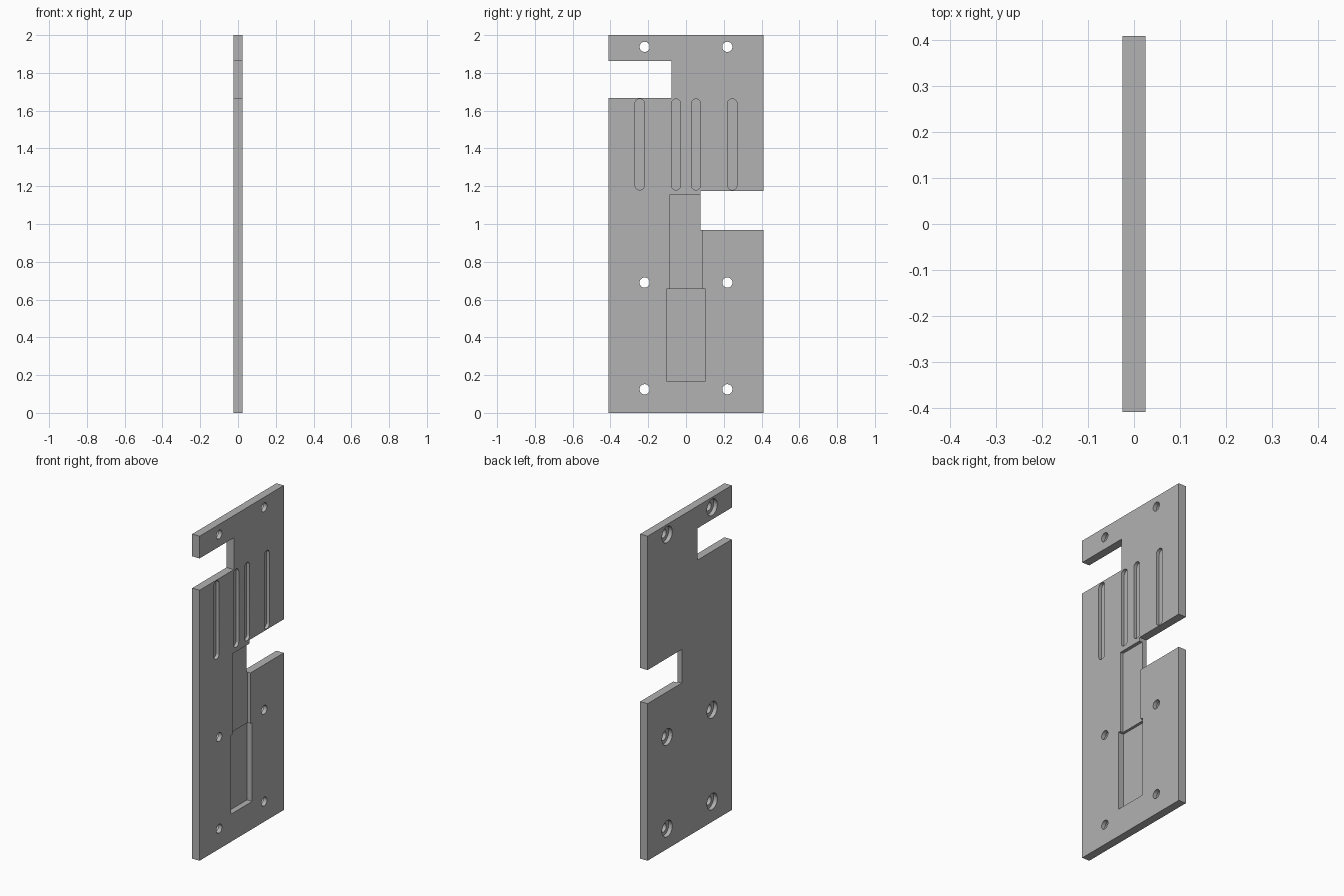
import bpy
import bmesh
import math

if "Cube" in bpy.data.objects:
    bpy.data.objects.remove(bpy.data.objects["Cube"], do_unlink=True)

HALF = 0.025   # half of the plate thickness
OVER = 0.02    # how far cutters stick out of the face

grey = bpy.data.materials.new("plain grey")
grey.use_nodes = True
colour = (0.445, 0.445, 0.445, 1)
grey.diffuse_color = colour
grey.node_tree.nodes["Principled BSDF"].inputs["Base Color"].default_value = colour


def prism(name, outline, x0, x1):
    """Extrude a (y, z) outline along x from x0 to x1."""
    bm = bmesh.new()
    face = bm.faces.new([bm.verts.new((x0, y, z)) for y, z in outline])
    moved = bmesh.ops.extrude_face_region(bm, geom=[face])["geom"]
    verts = [v for v in moved if isinstance(v, bmesh.types.BMVert)]
    bmesh.ops.translate(bm, verts=verts, vec=(x1 - x0, 0, 0))
    bmesh.ops.recalc_face_normals(bm, faces=bm.faces)
    mesh = bpy.data.meshes.new(name)
    bm.to_mesh(mesh)
    bm.free()
    mesh.materials.append(grey)
    obj = bpy.data.objects.new(name, mesh)
    bpy.context.collection.objects.link(obj)
    return obj


def box(half_width, z0, z1):
    return [(-half_width, z0), (half_width, z0), (half_width, z1), (-half_width, z1)]


def capsule(y, z0, z1, radius, steps=16):
    """Rounded slot between two arc centres; a circle when z0 equals z1."""
    points = []
    for centre, start in ((z1, 0), (z0, math.pi)):
        count = steps if z0 == z1 else steps + 1
        for i in range(count):
            a = start + math.pi * i / steps
            points.append((y + radius * math.cos(a), centre + radius * math.sin(a)))
    return points


def cut(target, outline, x0, x1):
    cutter = prism("cutter", outline, x0, x1)
    cutter.hide_render = True
    mod = target.modifiers.new("cut", "BOOLEAN")
    mod.operation = "DIFFERENCE"
    mod.solver = "EXACT"
    mod.object = cutter
    bpy.context.view_layer.objects.active = target
    bpy.ops.object.modifier_apply(modifier=mod.name)
    bpy.data.objects.remove(cutter, do_unlink=True)


# Plate with one open notch in each long edge
W, N = 0.41, 0.077
plate = prism("mounting_plate", [
    (-W, 0), (W, 0), (W, 0.968), (N, 0.968), (N, 1.175), (W, 1.175),
    (W, 2), (-W, 2), (-W, 1.863), (-N, 1.863), (-N, 1.667), (-W, 1.667),
], -HALF, HALF)

# Stepped pocket: shallow upper part, deeper lower part
cut(plate, box(0.087, 0.6, 1.153), HALF - 0.02, HALF + OVER)
cut(plate, box(0.103, 0.17, 0.656), HALF - 0.036, HALF + OVER)

# Four rounded grooves
for y in (-0.245, -0.053, 0.053, 0.245):
    cut(plate, capsule(y, 1.205, 1.637, 0.025), HALF - 0.02, HALF + OVER)

# Six screw holes, counterbored from the far face
for z in (0.125, 0.69, 1.938):
    for y in (-0.219, 0.219):
        cut(plate, capsule(y, z, z, 0.027), -HALF - OVER, HALF + OVER)
        cut(plate, capsule(y, z, z, 0.05), -HALF - OVER, 0)

# Smooth the round walls, keep the machined edges sharp
bpy.ops.object.select_all(action="DESELECT")
plate.select_set(True)
bpy.context.view_layer.objects.active = plate
bpy.ops.object.shade_smooth_by_angle(angle=math.radians(30))
